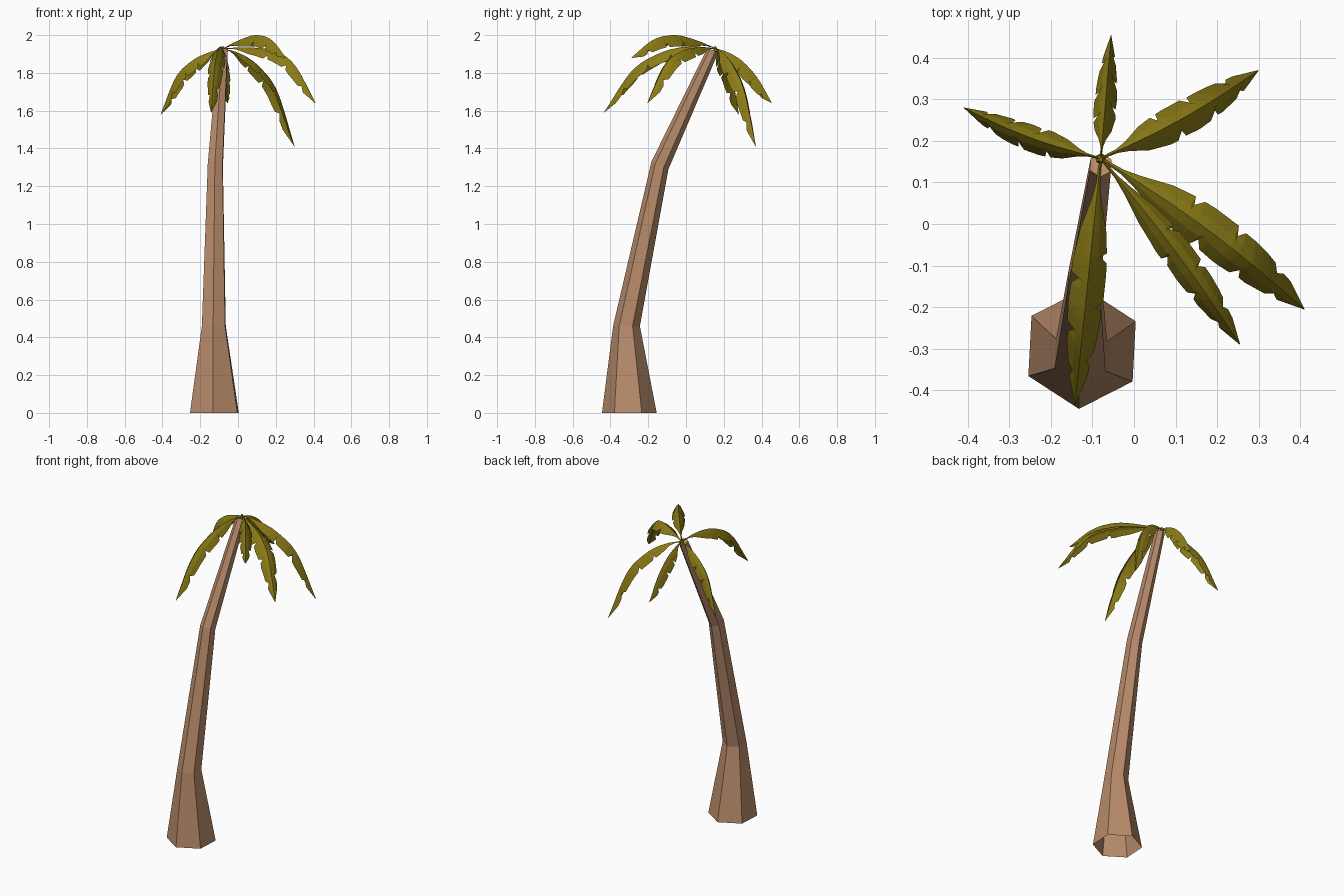
import bpy, bmesh, math
from mathutils import Vector

cube = bpy.data.objects.get("Cube")
if cube:
    bpy.data.objects.remove(cube, do_unlink=True)


def material(name, rgb):
    m = bpy.data.materials.new(name)
    m.use_nodes = True
    m.diffuse_color = (*rgb, 1)
    m.node_tree.nodes["Principled BSDF"].inputs["Base Color"].default_value = (*rgb, 1)
    return m


def finish(bm, name, mat):
    mesh = bpy.data.meshes.new(name)
    bm.to_mesh(mesh)
    bm.free()
    mesh.materials.append(mat)
    obj = bpy.data.objects.new(name, mesh)
    bpy.context.collection.objects.link(obj)
    return obj


bark = material("bark brown", (0.48, 0.26, 0.145))
leaf = material("leaf olive", (0.26, 0.2, 0.008))

# Trunk: leaning six-sided tube, open below; each ring is centre, radius, tilt
rings = [((-0.125, -0.3, 0), 0.145, 0), ((-0.128, -0.315, 0.46), 0.071, 0),
         ((-0.12, -0.138, 1.31), 0.045, -0.45), ((-0.08, 0.142, 1.92), 0.029, -0.4)]
bm = bmesh.new()
loops = []
for (x, y, z), r, tilt in rings:
    loop = []
    for i in range(6):
        a = math.radians(60 * i - 93)
        dy = r * math.sin(a)
        loop.append(bm.verts.new((x + r * math.cos(a), y + dy, z + tilt * dy)))
    loops.append(loop)
for low, high in zip(loops, loops[1:]):
    for i in range(6):
        j = (i + 1) % 6
        bm.faces.new((low[i], low[j], high[j], high[i]))
bm.faces.new(loops[-1])
finish(bm, "trunk", bark)

# Blade outline along its length, and torn notches on each edge
OUTLINE = [(0, 0.06), (0.1, 0.12), (0.17, 0.3), (0.3, 0.75), (0.45, 1),
           (0.65, 1), (0.8, 0.85), (0.92, 0.55), (1, 0.02)]
NOTCHES = {-1: (0.4, 0.62, 0.84), 1: (0.5, 0.72, 0.88)}


def lerp_table(table, t):
    for (a, u), (b, v) in zip(table, table[1:]):
        if t <= b:
            return u + (v - u) * (t - a) / (b - a)
    return table[-1][1]


def edge_width(t, side):
    w = lerp_table(OUTLINE, t)
    for n in NOTCHES[side]:
        w *= lerp_table([(0, 1), (n, 1), (n + 0.012, 0.6), (n + 0.045, 0.95), (n + 0.07, 1), (1.1, 1)], t)
    return w


def spine(root, tip, heights, bulge, t):
    # Smooth curve through evenly spaced heights, bowed slightly sideways
    n = len(heights) - 1
    i = min(int(t * n), n - 1)
    f = t * n - i
    h = [2 * heights[0] - heights[1], *heights, 2 * heights[-1] - heights[-2]]
    a, b, c, d = h[i:i + 4]
    z = b + 0.5 * f * (c - a + f * (2 * a - 5 * b + 4 * c - d + f * (3 * (b - c) + d - a)))
    flat = root.lerp(tip, t)
    across = Vector((tip.y - root.y, root.x - tip.x)).normalized()
    flat = flat + across * bulge * math.sin(math.pi * t)
    return Vector((flat.x, flat.y, z))


def frond(name, tip, heights, half_width, droop, bulge):
    root, tip = Vector((-0.08, 0.158)), Vector(tip)
    stops = {t for t, w in OUTLINE}
    for side in NOTCHES.values():
        for n in side:
            stops |= {n, n + 0.012, n + 0.045}
    bm = bmesh.new()
    rows = []
    for t in sorted(stops):
        p = spine(root, tip, heights, bulge, t)
        tangent = spine(root, tip, heights, bulge, min(t + 0.02, 1)) - \
            spine(root, tip, heights, bulge, max(t - 0.02, 0))
        out = tangent.cross(Vector((0, 0, 1))).normalized()
        up = out.cross(tangent).normalized()
        row = []
        for s in (-1, -0.5, 0, 0.5, 1):
            w = edge_width(t, -1 if s < 0 else 1)
            drop = droop * w * abs(s) ** 1.4
            row.append(bm.verts.new(p + out * s * w * half_width - up * drop))
        rows.append(row)
    for a, b in zip(rows, rows[1:]):
        for i in range(4):
            bm.faces.new((a[i], a[i + 1], b[i + 1], b[i]))
    return finish(bm, name, leaf)


# Crown: six drooping fronds spreading from the trunk top
frond("frond_right", (-0.41, 0.28), (1.93, 1.905, 1.86, 1.775, 1.58), 0.032, 0.06, -0.012)
frond("frond_back_left", (0.3, 0.37), (1.93, 1.9, 1.83, 1.7, 1.41), 0.042, 0.05, 0.012)
frond("frond_back", (-0.055, 0.455), (1.93, 1.905, 1.855, 1.77, 1.64), 0.027, 0.065, 0)
frond("frond_left", (0.41, -0.205), (1.93, 1.935, 1.92, 1.85, 1.64), 0.053, 0.045, -0.015)
frond("frond_front_left", (0.255, -0.29), (1.93, 1.975, 2.0, 1.975, 1.88), 0.038, 0.06, -0.01)
frond("frond_front", (-0.142, -0.435), (1.93, 1.94, 1.905, 1.81, 1.59), 0.042, 0.055, 0)

# Small bud where the stems meet
bm = bmesh.new()
bmesh.ops.create_cone(bm, cap_ends=True, segments=6, radius1=0.014, radius2=0.005, depth=0.03)
bmesh.ops.translate(bm, verts=bm.verts, vec=(-0.08, 0.155, 1.925))
finish(bm, "crown_bud", leaf)
